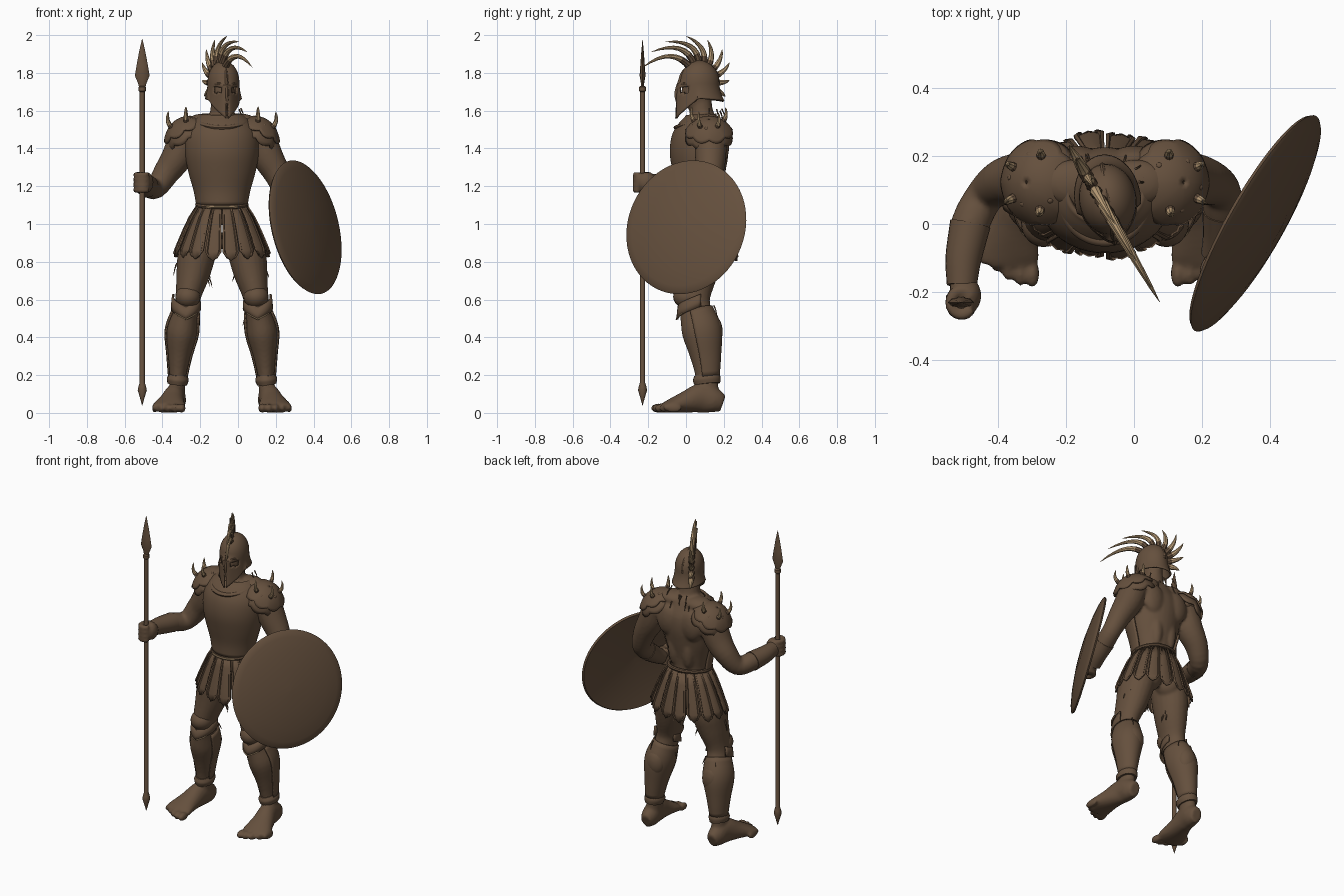
import bpy, bmesh, math, random
from math import sin, cos, pi, radians
from mathutils import Vector, Matrix

random.seed(4)
if "Cube" in bpy.data.objects:
    bpy.data.objects.remove(bpy.data.objects["Cube"])
X, Y, Z = Vector((1, 0, 0)), Vector((0, 1, 0)), Vector((0, 0, 1))
CX = -.085          # the figure's own centre line
ID = Matrix.Identity(4)


def material(name, rgb):
    m = bpy.data.materials.new(name)
    m.use_nodes = True
    m.diffuse_color = (*rgb, 1)
    b = m.node_tree.nodes["Principled BSDF"]
    b.inputs["Base Color"].default_value = (*rgb, 1)
    b.inputs["Roughness"].default_value = .8
    return m


BROWN = material("dark bronze brown", (.13, .08, .047))
HORN = material("pale horn", (.48, .33, .18))


def finish(name, bm, thick=0, remesh=0):
    bmesh.ops.recalc_face_normals(bm, faces=bm.faces)
    me = bpy.data.meshes.new(name)
    bm.to_mesh(me)
    bm.free()
    ob = bpy.data.objects.new(name, me)
    bpy.context.collection.objects.link(ob)
    me.materials.append(BROWN)
    me.materials.append(HORN)
    if thick:
        m = ob.modifiers.new("thickness", "SOLIDIFY")
        m.thickness, m.offset = thick, 0
    if remesh:
        m = ob.modifiers.new("blend", "REMESH")
        m.mode, m.voxel_size, m.use_smooth_shade = "VOXEL", remesh, True
        m = ob.modifiers.new("soften", "SMOOTH")
        m.factor, m.iterations = .5, 3


def skin(bm, rows, closed=True, caps=True, mat=ID):
    """Bridge rows of points; returns the faces row by row."""
    vs = [[bm.verts.new(mat @ Vector(p)) for p in r] for r in rows]
    n = len(rows[0])
    out = [[bm.faces.new((a[j], a[(j + 1) % n], b[(j + 1) % n], b[j]))
            for j in range(n if closed else n - 1)] for a, b in zip(vs, vs[1:])]
    if closed and caps:
        bm.faces.new(vs[0])
        bm.faces.new(vs[-1])
    return out


def dense(pts, k=4):
    """Catmull-Rom through the given sections."""
    p = [Vector(q) for q in pts]
    p = [p[0] * 2 - p[1]] + p + [p[-1] * 2 - p[-2]]
    out = []
    for a, b, c, d in zip(p, p[1:], p[2:], p[3:]):
        for i in range(k):
            t = i / k
            out.append(.5 * (2 * b + (c - a) * t + (2 * a - 5 * b + 4 * c - d) * t * t
                             + (3 * b - a - 3 * c + d) * t ** 3))
    return out + [p[-2]]


def tube(bm, pts, ref=Y, n=20, arc=None, k=4, grow=0, mi=0):
    """Sections (x, y, z, ru, rv) swept along their path; arc gives an open shell."""
    s = dense(pts, k)
    c = [Vector(q[:3]) for q in s]
    a0, a1 = arc or (0, 360)
    rows = []
    for i, q in enumerate(s):
        t = (c[min(i + 1, len(c) - 1)] - c[max(i - 1, 0)]).normalized()
        u = ref.cross(t).normalized()
        v = t.cross(u)
        ang = [radians(a0 + (a1 - a0) * j / (n - 1 if arc else n)) for j in range(n)]
        rows.append([c[i] + u * (q[3] + grow) * cos(a) + v * (q[4] + grow) * sin(a) for a in ang])
    out = skin(bm, rows, closed=not arc)
    for ring in out:
        for f in ring:
            f.material_index = mi
    return out


def lathe(bm, profile, n=32, mat=ID):
    skin(bm, [[(r * cos(2 * pi * j / n), r * sin(2 * pi * j / n), h) for j in range(n)]
              for r, h in profile], mat=mat)


def ball(bm, c, r):
    bmesh.ops.create_uvsphere(bm, u_segments=20, v_segments=12, radius=1,
                              matrix=Matrix.Translation(c) @ Matrix.Diagonal((*r, 1)))


def horn(bm, base, tip, ctrl, r, dark=1):
    pts = []
    for i in range(9):
        t = i / 8
        p = base * (1 - t) ** 2 + ctrl * 2 * t * (1 - t) + tip * t * t
        w = r * (1 - t) ** .65 + .0008
        pts.append((*p, w, w))
    side = (tip - base).cross(Vector((.3, .5, .8))).normalized()
    for i, ring in enumerate(tube(bm, pts, side, 8, k=1)):
        for f in ring:
            f.material_index = int(i >= dark)


def mx(s, pts):
    return [(CX + s * p[0], *p[1:]) for p in pts]


# Section lists, measured from the centre line
TORSO = [(0, .085, 1.0, .14, .12), (0, .08, 1.1, .125, .115), (0, .08, 1.18, .14, .12),
         (0, .08, 1.28, .168, .14), (0, .08, 1.38, .185, .155), (0, .085, 1.47, .18, .145),
         (0, .09, 1.54, .14, .105), (0, .09, 1.575, .10, .08)]
LEG = [(.085, .085, .98, .09, .105), (.13, .075, .85, .10, .12), (.152, .06, .74, .09, .108),
       (.178, .04, .62, .068, .09), (.19, .05, .54, .066, .085), (.212, .08, .43, .083, .102),
       (.226, .10, .30, .06, .078), (.234, .11, .19, .043, .06), (.24, .115, .07, .045, .06)]
FOOT = [(.24, .195, .05, .035, .045), (.242, .15, .065, .052, .065), (.25, .08, .078, .055, .078),
        (.266, 0, .058, .068, .058), (.28, -.08, .037, .088, .037), (.283, -.12, .026, .086, .026)]
ARMS = {-1: [(-.28, .13, 1.47), (-.32, .13, 1.36), (-.38, .125, 1.27), (-.435, .085, 1.19),
             (-.48, 0, 1.2), (-.5, -.1, 1.21), (-.505, -.18, 1.22)],
        1: [(.11, .13, 1.47), (.155, .13, 1.36), (.21, .125, 1.26), (.255, .1, 1.15),
            (.26, .04, 1.09), (.255, -.03, 1.04), (.24, -.09, 1.0)]}
ARM_R = [.085, .083, .07, .057, .057, .049, .037]

# Body: overlapping limbs and muscles blended into one skin
body = bmesh.new()
tube(body, mx(1, TORSO), n=32, grow=-.01)
tube(body, mx(1, [(0, .1, 1.5, .08, .08), (0, .08, 1.6, .062, .062), (0, .07, 1.7, .055, .065)]))
ball(body, (CX + .005, .06, 1.7), (.062, .085, .11))
for s in (-1, 1):
    tube(body, mx(s, LEG))
    tube(body, mx(s, FOOT), Z)
    for i in range(5):
        ball(body, (CX + s * (.213 + .036 * i), -.145 + .005 * i * i, .025),
             (.021 - .002 * i, .042, .025))
    ball(body, (CX + s * .075, .125, .91), (.08, .08, .085))
    ball(body, (CX + s * .085, .185, 1.42), (.075, .045, .10))
    ball(body, (CX + s * .05, .165, 1.24), (.04, .04, .12))
    ball(body, (CX + s * .09, .12, 1.54), (.10, .07, .045))
    ball(body, (CX + s * .205, .14, .43), (.065, .055, .09))
    tube(body, [(*p, r, r) for p, r in zip(ARMS[s], ARM_R)], X)
    end = Vector(ARMS[s][-1])
    ball(body, end + Vector((.02, -.03, 0)), (.038, .05, .055))
    # Fingers curled round the grip
    grip = end + Vector((0, -.05, 0))
    for i in range(4):
        z = -.042 + .028 * i
        tube(body, [(*(grip + Vector((.034 * cos(a), .038 * sin(a), z))), .017, .0135)
                    for a in [radians(d) for d in range(-330, -29, 50)]], Z, 10, k=2)
finish("body", body, remesh=.0095)

# Breastplate, neckline roll, belt and belt trim
bm = bmesh.new()
tube(bm, mx(1, TORSO[1:]), n=36, arc=(-190, 10), grow=.004)
finish("breastplate", bm, .014)
bm = bmesh.new()
tube(bm, [(CX + .125 * cos(a), .075 + .125 * sin(a), 1.55 + .04 * sin(a), .016, .013)
          for a in [radians(d) for d in range(-210, 31, 20)]], Z, 10)
finish("neckline", bm)
for name, lift, r, mi, span in (("belt", 0, .012, 0, range(0, 361, 15)),
                                ("belt_trim", .011, .005, 1, range(-125, -54, 10))):
    bm = bmesh.new()
    tube(bm, [(CX + (.13 + lift) * cos(a), .08 + (.122 + lift) * sin(a), 1.102 + .012 * sin(a), r, r)
              for a in [radians(d) for d in span]], Z, 8, k=1, mi=mi)
    finish(name, bm)

# Skirt: broad hanging strips with raised borders and blunt pointed ends
bm = bmesh.new()
COUNT = 16
for i in range(COUNT):
    mid = 2 * pi * (i + .5) / COUNT
    under = .008 * (i % 2)
    low = .025 * abs(cos(mid))
    rows = []
    for t in (0, .25, .5, .75, .9, 1):
        row = []
        for j in (-1, -.8, -.72, 0, .72, .8, 1):
            a = mid + j * .47 * 2 * pi / COUNT * (.6 if t == 1 else 1)
            e = (.006 if abs(j) > .75 else 0) + .005 * (j == 0) - under
            f = t ** .8
            row.append((CX + (.125 + .125 * f + e) * cos(a), .085 + (.115 + .068 * f + e) * sin(a),
                        1.1 - (.28 - low) * t - (.02 * (1 - abs(j)) if t == 1 else 0)))
        rows.append(row)
    skin(bm, rows, closed=False)
finish("skirt_strips", bm, .009)

# Helmet: cheek plates dip at the front, neck guard flares, eye and mouth slits cut out
bm = bmesh.new()
N, ROWS = 48, 20
rows = []
for i in range(ROWS):
    row = []
    for j in range(N):
        d = (j + .5) * 360 / N - 180
        a, ad = radians(d), abs(d)
        bottom = 1.553 + .11 * min(ad / 80, 1) - .015 * max(0, (ad - 90) / 90)
        if i <= 12:
            t = i / 12
            z, w = bottom + (1.75 - bottom) * t, 1
            flare = .028 * (1 - t) ** 2 * (1 if ad > 75 else .2)
        else:
            th = (i - 12) / (ROWS - 13) * pi / 2 * .98
            z, w, flare = 1.75 + .11 * sin(th), cos(th), 0
        depth = .1 + flare + .02 * max(0, cos(a)) ** 8 * (i < 12)
        row.append(((.079 + flare * .5) * w * sin(a), -depth * w * cos(a), z))
    rows.append(row)
turn = Matrix.Translation((-.077, .072, 0)) @ Matrix.Rotation(radians(9), 4, "Z")
holes = []
for ring in skin(bm, rows):
    for f in ring:
        c = f.calc_center_median()
        d = abs(math.degrees(math.atan2(c.x, -c.y)))
        if (12 < d < 44 and 1.692 < c.z < 1.722) or (d < 4 and c.z < 1.635):
            holes.append(f)
holes += [f for f in bm.faces if len(f.verts) > 4 and f.calc_center_median().z < 1.7]
bmesh.ops.delete(bm, geom=holes, context="FACES")
bm.transform(turn)
finish("helmet", bm, .01)
bm = bmesh.new()
tube(bm, [(0, -.118, 1.635, .006, .006), (0, -.125, 1.69, .01, .009), (0, -.106, 1.75, .012, .009),
          (0, -.08, 1.812, .01, .008), (0, 0, 1.858, .01, .008), (0, .08, 1.812, .01, .008),
          (0, .1, 1.74, .01, .008)], X, 10)
for s in (-1, 1):
    tube(bm, [(0, -.115, 1.73, .007, .007), (s * .042, -.088, 1.742, .008, .008),
              (s * .077, -.03, 1.735, .004, .004)], Z, 8)
bm.transform(turn)
finish("helmet_ridges", bm)

# Crest: a fan of curved horns in a turned plane
bm = bmesh.new()
TIPS = [(-.31, 1.83), (-.26, 1.91), (-.17, 1.965), (-.045, 1.995), (.085, 1.975),
        (.175, 1.925), (.22, 1.855), (.22, 1.76), (.195, 1.675)]
plane = Matrix.Translation((-.08, .04, 0)) @ Matrix.Rotation(radians(30), 4, "Z")
for i, (y, z) in enumerate(TIPS):
    a = radians(-38 + 18 * i)
    out = Vector((0, sin(a), cos(a)))
    base = Vector((0, .035 + .09 * sin(a), 1.745 + .105 * cos(a)))
    tip = Vector((0, y, z))
    horn(bm, base, tip, base + (out + Vector((0, 0, -.1))) * (tip - base).length * .6, .019, 2)
bm.transform(plane)
finish("crest_horns", bm)

for s, side in ((1, "left"), (-1, "right")):
    # Shoulder guard: two scalloped domes with curved spikes and studs
    place = Matrix.Translation((CX + s * .176, .122, 1.452)) @ Matrix.Rotation(s * radians(28), 4, "Y")
    for name, size, reach in (("upper", 1.06, 64), ("lower", .98, 86)):
        bm = bmesh.new()
        rows = []
        for i in range(10):
            row = []
            for j in range(64):
                a = 2 * pi * j / 64
                th = radians(2 + (reach + 9 * abs(sin(4 * a))) * i / 9)
                f = size * (1 + .07 * (i / 9) ** 4)
                row.append((.112 * f * sin(th) * cos(a), .115 * f * sin(th) * sin(a), .108 * f * cos(th)))
            rows.append(row)
        skin(bm, rows, caps=False, mat=place)
        finish(f"{side}_shoulder_{name}", bm, .011)
    bm = bmesh.new()
    for th, d, size in ((42, 115, .075), (33, 40, .08), (42, 248, .08), (34, 320, .09)):
        t, a = radians(th), radians(d if s > 0 else 180 - d)
        n = Vector((.115 * sin(t) * cos(a), .12 * sin(t) * sin(a), .112 * cos(t)))
        base = place @ n
        out = (place.to_3x3() @ n).normalized()
        horn(bm, base, base + (out * .3 + Z * .8) * size, base + out * size * .55, .014, 2)
        ball(bm, place @ (Matrix.Rotation(.5, 3, "Z") @ n), (.011, .011, .011))
    finish(f"{side}_shoulder_spikes", bm)

    # Bracer
    bm = bmesh.new()
    tube(bm, [(*p, r, r) for p, r in zip(ARMS[s][4:], (.06, .053, .044))], X, 24)
    finish(f"{side}_bracer", bm)

    # Greave, V-shaped knee plate with trim, kneecap and ankle cuff
    bm = bmesh.new()
    tube(bm, mx(s, LEG[4:8]), n=24, arc=(-20, 200), grow=.005)
    finish(f"{side}_greave", bm, .008)
    bm = bmesh.new()
    rows = []
    for z, grow in ((.495, .005), (.52, .004), (.56, 0)):
        row = []
        for j in range(23):
            a = radians(-200 + 10 * j)
            row.append((CX + s * .19 + (.07 + grow) * cos(a), .048 + (.088 + grow) * sin(a),
                        z + .07 * abs(j - 11) / 11))
        rows.append(row)
    skin(bm, rows, closed=False)
    finish(f"{side}_knee_plate", bm, .01)
    bm = bmesh.new()
    edge = [(*Vector(p), .0035, .0035) for p in rows[0][6:17]]
    tube(bm, [(x, y - .006, z, u, v) for x, y, z, u, v in edge], Z, 8, k=1, mi=1)
    finish(f"{side}_knee_trim", bm)
    bm = bmesh.new()
    ball(bm, (CX + s * .18, .005, .615), (.067, .073, .062))
    finish(f"{side}_kneecap", bm)
    bm = bmesh.new()
    tube(bm, mx(s, [(.232, .106, .205, .046, .064), (.234, .11, .18, .058, .074),
                    (.237, .113, .152, .052, .068)]))
    finish(f"{side}_ankle_cuff", bm)

# Fur tufts at the thighs, calves and nape
bm = bmesh.new()
for s in (-1, 1):
    for x, y, z, r, count in ((.152, .06, .76, .086, 6), (.198, .08, .52, .071, 10), (.04, .13, 1.57, .06, 8)):
        for _ in range(count):
            a = random.uniform(-.3, pi + .3)
            d = Vector((cos(a), sin(a), 0))
            p = Vector((CX + s * x, y, z + random.uniform(-.05, .05))) + d * r
            tip = p + d * .018 - Z * random.uniform(.04, .07)
            horn(bm, p, tip, p + d * .012 - Z * .02, .0035, dark=9)
finish("fur_tufts", bm)

# Shield: shallow dish facing out, forward and slightly up
bm = bmesh.new()
aim = Vector((.85, -.48, .21)).to_track_quat("Z", "Y").to_matrix().to_4x4()
aim = Matrix.Translation((.37, -.006, .986)) @ aim
lathe(bm, [(.001, .036), (.12, .032), (.24, .018), (.32, .002), (.353, -.008), (.362, -.016),
           (.354, -.026), (.3, -.016), (.2, 0), (.001, .016)], 64, aim)
finish("shield", bm)
bm = bmesh.new()
tube(bm, [(.32, -.03, 1.05, .012, .012), (.265, -.08, 1.03, .012, .012), (.24, -.14, 1.0, .012, .012),
          (.265, -.15, .96, .012, .012)], X, 8)
finish("shield_grip", bm)

# Spear: shaft with collars, flat leaf head and pointed butt
at = Matrix.Translation((-.507, -.23, 0))
bm = bmesh.new()
lathe(bm, [(.001, .04), (.012, .08), (.024, .12), (.02, .14), (.014, .16), (.0135, 1.7),
           (.019, 1.705), (.019, 1.725), (.012, 1.73)], 16, at)
finish("spear_shaft", bm)
bm = bmesh.new()
lathe(bm, [(.016, 1.72), (.022, 1.745), (.039, 1.785), (.03, 1.84), (.017, 1.91), (.001, 1.98)],
      8, at @ Matrix.Diagonal((1, .4, 1, 1)))
finish("spear_head", bm)

# Smooth shading with crisp edges
bpy.ops.object.select_all(action="DESELECT")
for ob in bpy.context.collection.objects:
    if ob.type == "MESH" and ob.name != "body":
        ob.select_set(True)
        bpy.context.view_layer.objects.active = ob
bpy.ops.object.shade_smooth_by_angle(angle=radians(38))
